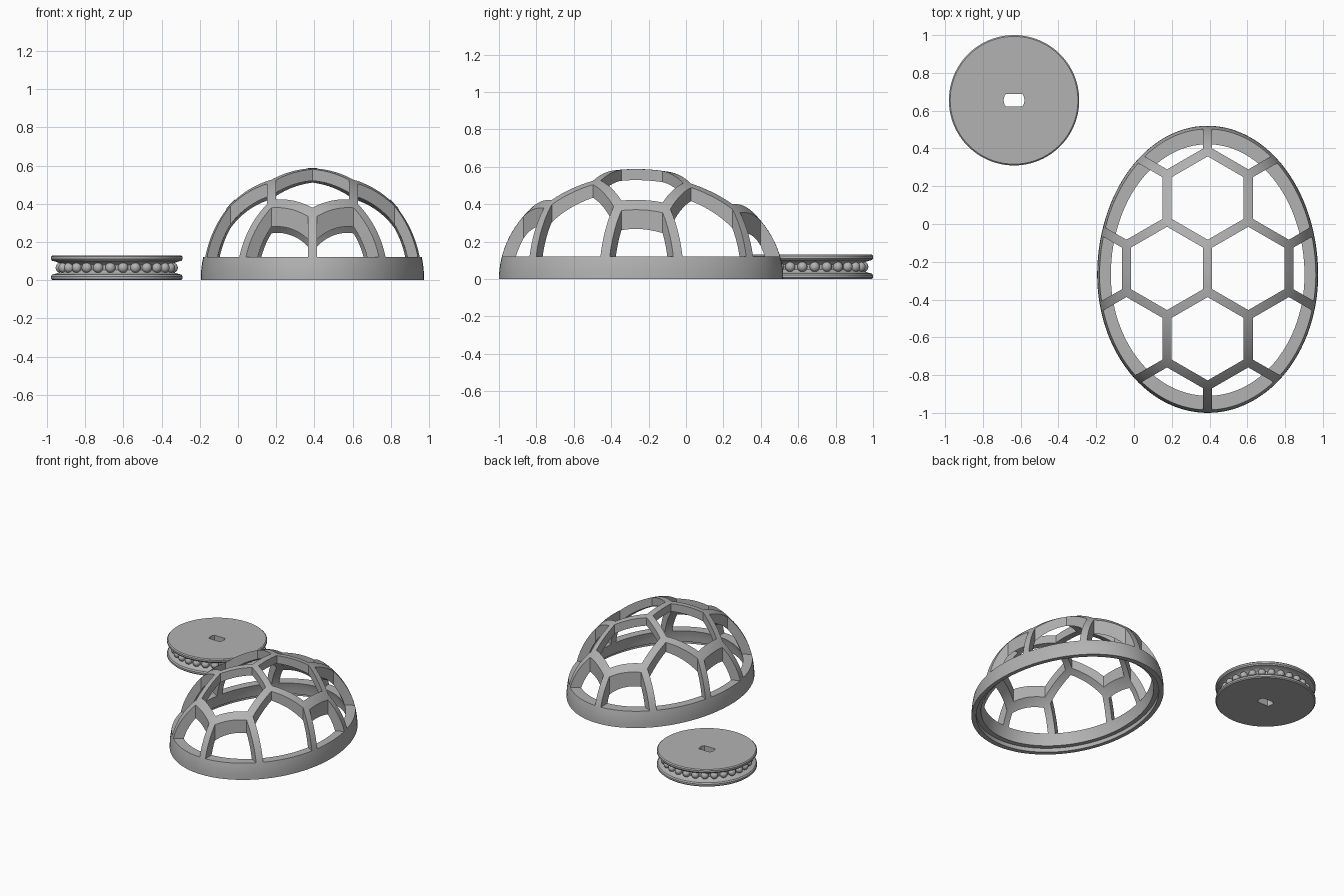
import bpy, bmesh, math
from math import sin, cos, pi, sqrt

if "Cube" in bpy.data.objects:
    bpy.data.objects.remove(bpy.data.objects["Cube"])

CX, CY = 0.39, -0.27                     # dome centre
RX, RZ, FRONT, BACK = 0.585, 0.588, 0.73, 0.79
WHEEL = (-0.635, 0.655)

grey = bpy.data.materials.new("warm_grey")
grey.diffuse_color = (0.45, 0.45, 0.45, 1)
grey.use_nodes = True
grey.node_tree.nodes["Principled BSDF"].inputs["Base Color"].default_value = grey.diffuse_color


def finish(name, bm, smooth=True):
    bmesh.ops.recalc_face_normals(bm, faces=bm.faces)
    me = bpy.data.meshes.new(name)
    bm.to_mesh(me)
    bm.free()
    ob = bpy.data.objects.new(name, me)
    bpy.context.collection.objects.link(ob)
    me.materials.append(grey)
    if smooth:
        shade(ob)
    return ob


def shade(ob):
    bpy.ops.object.select_all(action='DESELECT')
    bpy.context.view_layer.objects.active = ob
    ob.select_set(True)
    bpy.ops.object.shade_smooth_by_angle(angle=math.radians(35))


def cut(ob, cutter):
    mod = ob.modifiers.new("cut", 'BOOLEAN')
    mod.operation, mod.solver, mod.object = 'DIFFERENCE', 'EXACT', cutter
    bpy.context.view_layer.objects.active = ob
    bpy.ops.object.modifier_apply(modifier=mod.name)
    bpy.data.objects.remove(cutter)
    shade(ob)


def prism(bm, pts, z0, z1):
    lo = [bm.verts.new((x, y, z0)) for x, y in pts]
    hi = [bm.verts.new((x, y, z1)) for x, y in pts]
    bm.faces.new(lo[::-1])
    bm.faces.new(hi)
    for i in range(len(pts)):
        j = (i + 1) % len(pts)
        bm.faces.new((lo[i], lo[j], hi[j], hi[i]))


def lathe(bm, profile, seg, place, closed=False):
    """Sweep (radius, height) points round; zero radius makes a pole."""
    rings = []
    for r, z in profile:
        if r < 1e-6:
            rings.append([bm.verts.new(place(0, 0, z))] * seg)
        else:
            rings.append([bm.verts.new(place(r * cos(2 * pi * k / seg), r * sin(2 * pi * k / seg), z))
                          for k in range(seg)])
    pairs = list(zip(rings, rings[1:])) + ([(rings[-1], rings[0])] if closed else [])
    for a, b in pairs:
        for k in range(seg):
            m = (k + 1) % seg
            vs = list(dict.fromkeys((a[k], a[m], b[m], b[k])))
            if len(vs) > 2:              # nothing spans two poles
                bm.faces.new(vs)


# Egg-shaped dome shell with a stepped recess under the rim
def egg(x, y, z):
    return (CX + x * RX, CY + y * (BACK if y > 0 else FRONT), z)


N = 28
INNER = 0.9
outer = [(cos(pi / 2 * i / N), RZ * sin(pi / 2 * i / N)) for i in range(N)] + [(0, RZ)]
z_start = 0.03
a0 = math.asin(z_start / (RZ * INNER))
inner = [(0, RZ * INNER)] + [(INNER * cos(a), RZ * INNER * sin(a)) for a in
                             (pi / 2 + (a0 - pi / 2) * i / N for i in range(1, N + 1))]
bm = bmesh.new()
lathe(bm, outer + inner + [(0.95, z_start), (0.95, 0)], 112, egg, closed=True)
# The two skins are separate at the top, so flip the inner one by rule after recalculation
dome = finish("dome_shell", bm, smooth=False)

# Honeycomb openings, cut straight down to the rim band
PITCH, STRUT = 0.43, 0.048
rad = (PITCH - STRUT) / sqrt(3)
bm = bmesh.new()
for row in range(-2, 3):
    for col in range(-2, 3):
        hx = CX + PITCH * (col + (0.5 if row % 2 == 0 else 0))
        hy = -0.235 + row * PITCH * sqrt(3) / 2
        prism(bm, [(hx + rad * sin(pi / 3 * k), hy + rad * cos(pi / 3 * k)) for k in range(6)],
              0.12, 0.8)
cut(dome, finish("honeycomb_cutter", bm, smooth=False))


# Wheel: two rounded flanges and a grooved drum
def on_wheel(x, y, z):
    return (WHEEL[0] + x, WHEEL[1] + y, z)


half = [(0, 0), (0.338, 0), (0.345, 0.007), (0.345, 0.02), (0.338, 0.029),
        (0.318, 0.034), (0.298, 0.042), (0.29, 0.052)]
profile = half + [(r, 0.13 - z) for r, z in reversed(half)]
bm = bmesh.new()
lathe(bm, profile, 96, on_wheel)
wheel = finish("wheel", bm, smooth=False)

# Shaft slot with two flat sides
bm = bmesh.new()
t = math.asin(0.032 / 0.055)
arc = [-t + 2 * t * i / 8 for i in range(9)]
prism(bm, [(WHEEL[0] + 0.055 * cos(a + s), WHEEL[1] + 0.055 * sin(a + s))
           for s in (0, pi) for a in arc], -0.1, 0.3)
cut(wheel, finish("slot_cutter", bm, smooth=False))

# Ring of balls round the groove
bm = bmesh.new()
COUNT = 28
for k in range(COUNT):
    a = 2 * pi * (k + 0.5) / COUNT
    made = bmesh.ops.create_uvsphere(bm, u_segments=16, v_segments=10, radius=0.027)
    bmesh.ops.translate(bm, verts=made["verts"],
                        vec=on_wheel(0.295 * cos(a), 0.295 * sin(a), 0.065))
finish("wheel_balls", bm)
